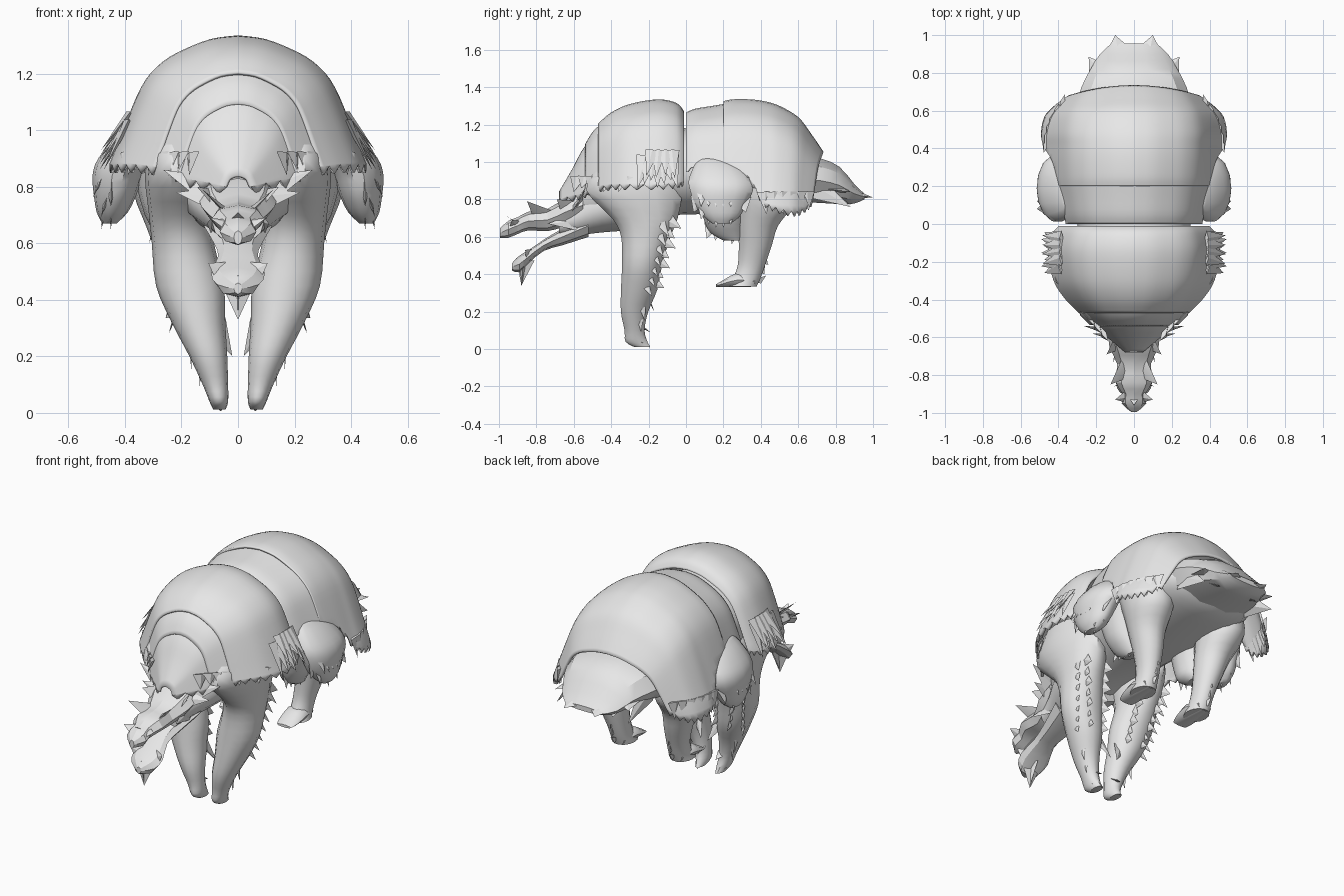
import bpy, bmesh, math
from mathutils import Vector as V

hide = bpy.data.materials.new("pale_grey_hide")
hide.diffuse_color = (0.8, 0.8, 0.8, 1)

# Half cross-section of the armour: fraction of width, fraction of height
ARCH = [(0, 1), (.2, .977), (.4, .905), (.55, .825), (.68, .70), (.78, .51), (.9, .23), (1, 0)]


def finish(name, bm, mirror=False, thick=0, angle=40):
    bmesh.ops.recalc_face_normals(bm, faces=bm.faces)
    me = bpy.data.meshes.new(name)
    bm.to_mesh(me)
    bm.free()
    me.materials.append(hide)
    ob = bpy.data.objects.new(name, me)
    bpy.context.collection.objects.link(ob)
    if thick:
        m = ob.modifiers.new("thickness", 'SOLIDIFY')
        m.thickness, m.offset = thick, -1
    if mirror:
        m = ob.modifiers.new("mirror", 'MIRROR')
        m.use_mirror_merge = False
    bpy.ops.object.select_all(action='DESELECT')
    ob.select_set(True)
    bpy.context.view_layer.objects.active = ob
    bpy.ops.object.shade_smooth_by_angle(angle=math.radians(angle))
    return ob


def resample(rows, k):
    """Smooth in-between stations through the given ones."""
    out = []
    for i in range(len(rows) - 1):
        a, b = rows[i], rows[i + 1]
        p, n = rows[max(i - 1, 0)], rows[min(i + 2, len(rows) - 1)]
        for s in range(k):
            t = s / k
            out.append([0.5 * (2*y + (z-x)*t + (2*x-5*y+4*z-w)*t*t + (3*y-x-3*z+w)*t**3)
                        for x, y, z, w in zip(p, a, b, n)])
    return out + [list(rows[-1])]


def skin(bm, rings, closed):
    vs = [[bm.verts.new(p) for p in r] for r in rings]
    n = len(vs[0])
    for a, b in zip(vs, vs[1:]):
        for j in range(n if closed else n - 1):
            k = (j + 1) % n
            bm.faces.new((a[j], a[k], b[k], b[j]))
    if closed:
        bm.faces.new(vs[0])
        bm.faces.new(vs[-1])


def tube(name, rows, axis, mirror=False, sides=14, k=3, angle=40):
    """Rows are centre x, y, z and two radii, across the given axis."""
    bm = bmesh.new()
    rings = []
    for x, y, z, r, q in resample(rows, k):
        ring = []
        for j in range(sides):
            a = math.tau * j / sides
            c, s = r * math.cos(a), q * math.sin(a)
            ring.append((x + c, y, z + s) if axis == 'y' else (x + c, y + s, z))
        rings.append(ring)
    skin(bm, rings, True)
    return finish(name, bm, mirror, angle=angle)


def shell(name, rows, base, k=4, rag=0.03, bow=0.0):
    """Arched plate; rows are y, half width at base height, top z, edge z."""
    bm = bmesh.new()
    rings = []
    st = resample(rows, k)
    arch = resample(ARCH, 3)
    for i, (y, w, top, edge) in enumerate(st):
        cut = max(0, (edge - base) / (top - base))
        half = []
        for s, h in arch:
            if h < cut:     # slide points below the hem up to it
                (s0, h0), (s1, h1) = next((a, b) for a, b in zip(arch, arch[1:]) if b[1] <= cut)
                s, h = s0 + (s1 - s0) * (h0 - cut) / (h0 - h1) + .001 * (s - s0), cut - .01 * (s - s0)
            half.append([w * s, y - bow * (i / len(st)) ** 2 * s * s, base + (top - base) * h])
        half[-1][2] -= rag * (i % 2)
        rings.append([(-a, b, c) for a, b, c in half[:0:-1]] + half)
    skin(bm, rings, False)
    return finish(name, bm, thick=0.012)


def tufts(name, items, mirror=True):
    """Flat pointed locks: root, tip, outward normal, half width."""
    bm = bmesh.new()
    for root, tip, nrm, w in items:
        root, tip, nrm = V(root), V(tip), V(nrm).normalized()
        side = (tip - root).cross(nrm).normalized() * w
        n = nrm * w * 0.3
        b = [bm.verts.new(root + o) for o in (side, n, -side, -n)]
        t = bm.verts.new(tip)
        bm.faces.new(b)
        for j in range(4):
            bm.faces.new((b[j], b[(j + 1) % 4], t))
    return finish(name, bm, mirror, angle=25)


# Armour over shoulders, waist and rump
shell("shoulder_shell", [(-.47, .31, 1.205, .87), (-.40, .385, 1.265, .88), (-.30, .45, 1.31, .88),
                         (-.15, .48, 1.335, .88), (-.05, .46, 1.315, .89), (-.01, .43, 1.27, .90)], .82)
shell("neck_plate_upper", [(-.54, .215, 1.095, .85), (-.50, .265, 1.16, .86), (-.455, .315, 1.203, .87)], .82, 3)
shell("neck_plate_lower", [(-.68, .05, .84, .80), (-.61, .14, .96, .82), (-.56, .20, 1.055, .83),
                           (-.52, .24, 1.11, .85)], .79, 3)
shell("waist_plate", [(0, .42, 1.265, .95), (.05, .44, 1.285, .98), (.14, .46, 1.30, .99),
                      (.23, .48, 1.315, .99)], .80, 3, .01)
shell("rump_shell", [(.20, .49, 1.325, 1.0), (.25, .495, 1.335, .98), (.34, .50, 1.335, .92),
                     (.42, .50, 1.325, .80), (.50, .50, 1.30, .76), (.60, .475, 1.24, .74),
                     (.67, .43, 1.15, .75), (.735, .38, 1.055, .80)], .74, 4, .03, .07)

# Trunk, neck and tail
tube("body", [(0, -.60, .79, .09, .11), (0, -.42, .87, .21, .22), (0, -.2, .95, .29, .25),
              (0, 0, .95, .30, .23), (0, .2, .96, .33, .24), (0, .45, .95, .37, .21),
              (0, .62, .91, .31, .15), (0, .7, .90, .25, .10)], 'y', sides=20)
tube("neck", [(0, -.30, .80, .22, .17), (0, -.45, .76, .18, .14), (0, -.58, .71, .12, .105),
              (0, -.68, .67, .09, .07)], 'y')
tube("tail", [(0, .60, .91, .31, .13), (0, .72, .90, .28, .125), (0, .82, .875, .23, .105),
              (0, .90, .83, .18, .055), (0, .955, .815, .12, .015)], 'y', sides=10, k=2, angle=30)
tufts("tail_points", [((.08, .90, .83), (.10, 1.0, .81), (0, 0, 1), .08),
                      ((.16, .77, .86), (.24, .885, .84), (0, 0, 1), .09),
                      ((.22, .68, .87), (.235, .88, .76), (1, 0, .3), .07),
                      ((.12, .80, .82), (.13, .88, .77), (0, 0, 1), .05)])

# Front legs with broad ragged fringe along the back
tube("front_leg", [(.21, -.29, .98, .10, .18), (.21, -.28, .85, .12, .26), (.205, -.22, .70, .11, .18),
                   (.195, -.215, .60, .11, .135), (.17, -.235, .45, .12, .11), (.14, -.25, .32, .095, .10),
                   (.105, -.275, .20, .067, .075), (.08, -.275, .10, .045, .055),
                   (.068, -.265, .04, .033, .06), (.066, -.235, .012, .022, .045)], 'z', True)
fringe = []
for i in range(7):
    t = i / 6
    x, y, z = .20 - .07 * t, -.12 - .09 * t, .70 - .32 * t
    for dx in (-.055 + .02 * t, .06 - .015 * t):
        fringe.append(((x + dx, y, z), (x + dx * 1.3, y + .095 - (i % 2) * .02, z - .055),
                       (1, 0, 0), .055))
    fringe.append(((x + .08, y - .03, z), (x + .115, y + .03, z - .10), (1, .1, .2), .035))
fringe += [((.135, -.25, .24), (.135, -.24, .09), (1, 0, .3), .035),
           ((.17, -.25, .32), (.165, -.22, .15), (1, 0, .3), .04),
           ((.08, -.22, .32), (.02, -.17, .20), (0, 1, 0), .04),
           ((.07, -.24, .04), (.06, -.19, .005), (0, 1, 1), .03),
           ((.07, -.24, .12), (.06, -.19, .09), (0, 1, 1), .03)]
tufts("front_leg_fringe", fringe)

# Shoulder skirts of fur
skirt = []
for i in range(7):
    y = -.26 + .036 * i
    skirt.append(((.39, y * .6 - .06, 1.03), (.475 + .015 * (i % 2), y, .86 + .02 * (i % 3)),
                  (1, 0, .45), .05))
for i in range(4):
    y = -.20 + .05 * i
    skirt.append(((.385, y * .7 - .04, 1.06), (.485, y - .01, .93 - .015 * (i % 2)), (1, 0, .7), .04))
for i in range(8):
    y = -.58 + .04 * i
    x = min(.14 + .9 * (y + .6), .40)
    skirt.append(((x, y, .92), (x + .015, y - .02, .84 + .02 * (i % 2)), (1, -.5, .3), .045))
tufts("shoulder_fur", skirt)

# Hind legs
tube("thigh", [(.34, .15, 1.02, .03, .08), (.365, .17, .97, .07, .135), (.40, .185, .90, .095, .175),
               (.425, .19, .84, .09, .17), (.435, .185, .77, .075, .14), (.445, .19, .71, .055, .10),
               (.455, .19, .67, .025, .05)], 'z', True)
tufts("thigh_fur", [((.45, .07 + .033 * i, .80),
                     (.45 + .035 * (i % 2), .04 + .04 * i, .73 - .085 * math.sin(math.pi * i / 7)),
                     (1, 0, .1), .05) for i in range(8)]
      + [((.46, .09 + .035 * i, .88), (.515, .08 + .04 * i, .76), (1, 0, .4), .045) for i in range(5)])
tube("hind_leg", [(.25, .38, .92, .13, .18), (.25, .42, .78, .12, .16), (.23, .385, .66, .095, .11),
                  (.21, .37, .55, .075, .09), (.195, .35, .45, .06, .075), (.19, .325, .38, .058, .075),
                  (.19, .30, .335, .065, .08)], 'z', True)
tube("hind_foot", [(.19, .37, .36, .045, .028), (.19, .28, .37, .065, .04), (.19, .2, .35, .06, .02),
                   (.19, .16, .338, .045, .008)], 'y', True, 10, 2)
tube("groin_fold", [(.25, .20, .85, .12, .15), (.24, .20, .70, .09, .11), (.22, .22, .62, .06, .09),
                    (.22, .25, .58, .03, .05)], 'z', True)
tufts("hind_leg_fur", [((.22, .14 + .04 * i, .67), (.24, .11 + .045 * i, .59 - .01 * i),
                        (1, 0, 0), .045) for i in range(4)]
      + [((.19, .39, .50 - .06 * i), (.19, .44 - .02 * i, .45 - .05 * i), (1, 0, 0), .04) for i in range(3)])
tufts("rump_fur", [((.465 - .0035 * i * i, .42 + .045 * i, .84),
                    (.485 - .004 * i * i, .43 + .045 * i, .72 + .02 * (i % 2)),
                    (1, .3, .1), .045) for i in range(6)])

# Head: long flat-crowned skull, hanging jaw and horned crest
tube("skull", [(0, -.55, .77, .14, .085), (0, -.65, .73, .13, .075), (0, -.74, .69, .09, .06),
               (0, -.84, .685, .095, .05), (0, -.90, .66, .06, .045), (0, -.95, .64, .065, .045),
               (0, -.995, .62, .015, .025)], 'y', sides=8, k=2, angle=25)
tube("jaw", [(0, -.52, .66, .12, .06), (0, -.66, .60, .085, .045), (0, -.76, .555, .07, .03),
             (0, -.84, .495, .095, .035), (0, -.89, .455, .075, .045), (0, -.93, .44, .015, .02)],
     'y', sides=8, k=2, angle=25)
tufts("chin_point", [((0, -.87, .47), (0, -.88, .33), (0, -1, 0), .065),
                     ((0, -.86, .48), (0, -.88, .34), (1, 0, 0), .05)], False)
tufts("head_horns", [((.04, -.76, .71), (.125, -.85, .79), (0, -.6, 1), .06),
                     ((.03, -.91, .66), (.10, -.93, .69), (0, -.6, 1), .045),
                     ((.08, -.62, .75), (.145, -.69, .80), (0, -1, 1), .06),
                     ((.10, -.57, .79), (.265, -.54, .86), (0, -1, .5), .055),
                     ((.09, -.60, .76), (.22, -.58, .78), (0, -1, .5), .045),
                     ((.08, -.58, .68), (.11, -.74, .67), (1, 0, .3), .05),
                     ((.06, -.84, .50), (.105, -.86, .53), (0, -1, .4), .04)])
tufts("crest", [((0, -.60, .80), (0, -.67, .87), (0, -1, 1), .06),
                ((0, -.90, .67), (0, -.96, .71), (0, -1, 1), .04)], False)
